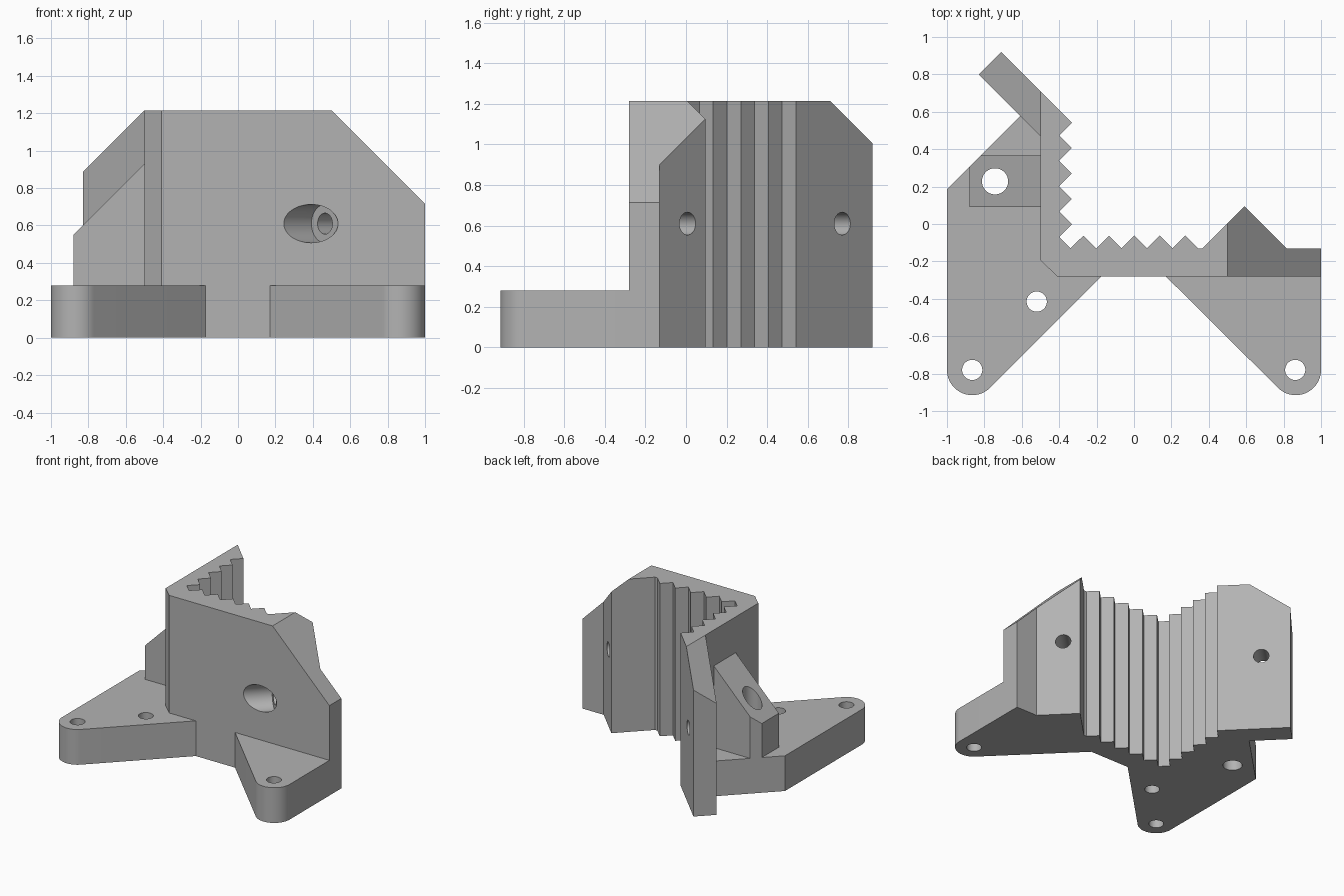
import bpy, bmesh, math
from mathutils import Vector

if "Cube" in bpy.data.objects:
    bpy.data.objects.remove(bpy.data.objects["Cube"])

grey = bpy.data.materials.new("plain grey")
grey.use_nodes = True
GREY = (0.45, 0.45, 0.45, 1)
grey.diffuse_color = GREY
grey.node_tree.nodes["Principled BSDF"].inputs["Base Color"].default_value = GREY

TOP, FOOT = 1.215, 0.28
FRONT, BACK = -0.28, -0.13     # faces of the front wall
PITCH = 0.136                  # spacing of the grip teeth


def prism(name, outline, z0, z1, slopes=()):
    """Extrude a plan outline, then slice off everything above each sloping plane."""
    bm = bmesh.new()
    base = bm.faces.new([bm.verts.new((x, y, z0)) for x, y in outline])
    up = bmesh.ops.extrude_face_region(bm, geom=[base])["geom"]
    bmesh.ops.translate(bm, vec=(0, 0, z1 - z0),
                        verts=[v for v in up if isinstance(v, bmesh.types.BMVert)])
    for point, normal in slopes:
        geom = bm.verts[:] + bm.edges[:] + bm.faces[:]
        cut = bmesh.ops.bisect_plane(bm, geom=geom, plane_co=point, plane_no=normal,
                                     clear_outer=True)["geom_cut"]
        edges = [e for e in cut if isinstance(e, bmesh.types.BMEdge)]
        bmesh.ops.holes_fill(bm, edges=edges, sides=0)
    bmesh.ops.recalc_face_normals(bm, faces=bm.faces[:])
    mesh = bpy.data.meshes.new(name)
    bm.to_mesh(mesh)
    bm.free()
    mesh.materials.append(grey)
    obj = bpy.data.objects.new(name, mesh)
    bpy.context.collection.objects.link(obj)
    return obj


def drill(obj, start, end, radius):
    """Bore a round hole from start to end."""
    a, b = Vector(start), Vector(end)
    bpy.ops.mesh.primitive_cylinder_add(vertices=48, radius=radius, depth=(b - a).length,
                                        location=(a + b) / 2)
    cutter = bpy.context.object
    cutter.rotation_euler = (b - a).to_track_quat("Z", "Y").to_euler()
    cutter.hide_render = True
    cutter.data.materials.append(grey)
    mod = obj.modifiers.new("bore", "BOOLEAN")
    mod.operation, mod.solver, mod.object = "DIFFERENCE", "EXACT", cutter
    bpy.context.view_layer.update()
    bpy.ops.object.select_all(action="DESELECT")
    bpy.context.view_layer.objects.active = obj
    obj.select_set(True)
    bpy.ops.object.modifier_apply(modifier=mod.name)
    bpy.data.objects.remove(cutter)


def drill_down(obj, x, y, radius):
    drill(obj, (x, y, -0.5), (x, y, 2), radius)


# Toothed corner wall with its ridge and angled end plate
outline = [(-0.41, FRONT), (1, FRONT), (1, BACK), (0.815, BACK), (0.59, 0.095), (0.365, BACK)]
for i in range(5):
    valley = 0.342 - PITCH * i
    outline += [(valley, BACK), (valley - PITCH / 2, BACK + PITCH / 2)]
outline.append((-0.34, BACK))
for i in range(5):
    valley = -0.07 + PITCH * i
    outline += [(-0.4, valley), (-0.332, valley + PITCH / 2)]
outline += [(-0.71, 0.92), (-0.83, 0.80), (-0.5, 0.47), (-0.5, -0.195)]
wall = prism("corner_wall", outline, 0, TOP,
             [((side * 0.5, 0, TOP), (side, 0, 1)) for side in (-1, 1)])

# Screw holes through the ridge (with a wide front recess) and the end plate
MID = 0.61
drill(wall, (0.17, -0.5, MID), (1.07, 0.4, MID), 0.056)
drill(wall, (0.165, -0.505, MID), (0.465, -0.205, MID), 0.1025)
drill(wall, (-0.86, 0.47, MID), (-0.26, 1.07, MID), 0.056)

# Rounded foot tips, mirrored left to right
FX, FY, R = 0.865, -0.78, 0.135


def foot_tip(side):
    angles = [math.radians(180 + 135 * i / 24) for i in range(25)]
    return [(-side * (-FX + R * math.cos(a)), FY + R * math.sin(a)) for a in angles]


wide_foot = prism("wide_foot", foot_tip(-1) + [
    (-0.175, FRONT), (-0.41, FRONT), (-0.5, -0.195), (-0.5, 0.47),
    (-0.6075, 0.5775), (-1, 0.185)], 0, FOOT)
narrow_foot = prism("narrow_foot", foot_tip(1) + [(0.17, FRONT), (1, FRONT)], 0, FOOT)

# Sloping block on the wide foot
block = prism("sloping_block", [(-0.88, 0.09), (-0.5, 0.09), (-0.5, 0.365),
                                (-0.82, 0.365), (-0.88, 0.305)], FOOT, 0.93,
              [((-0.5, 0, 0.93), (-1, 0, 1))])

# Upright holes
drill_down(wide_foot, -FX, FY, 0.054)
drill_down(wide_foot, -0.52, -0.415, 0.054)
drill_down(narrow_foot, FX - 0.003, FY, 0.054)
for part in (wide_foot, block):
    drill_down(part, -0.743, 0.228, 0.07)

# Smooth the rounds, keep the corners crisp
for part in (wall, wide_foot, narrow_foot, block):
    bpy.ops.object.select_all(action="DESELECT")
    part.select_set(True)
    bpy.context.view_layer.objects.active = part
    bpy.ops.object.shade_smooth_by_angle(angle=math.radians(30))
